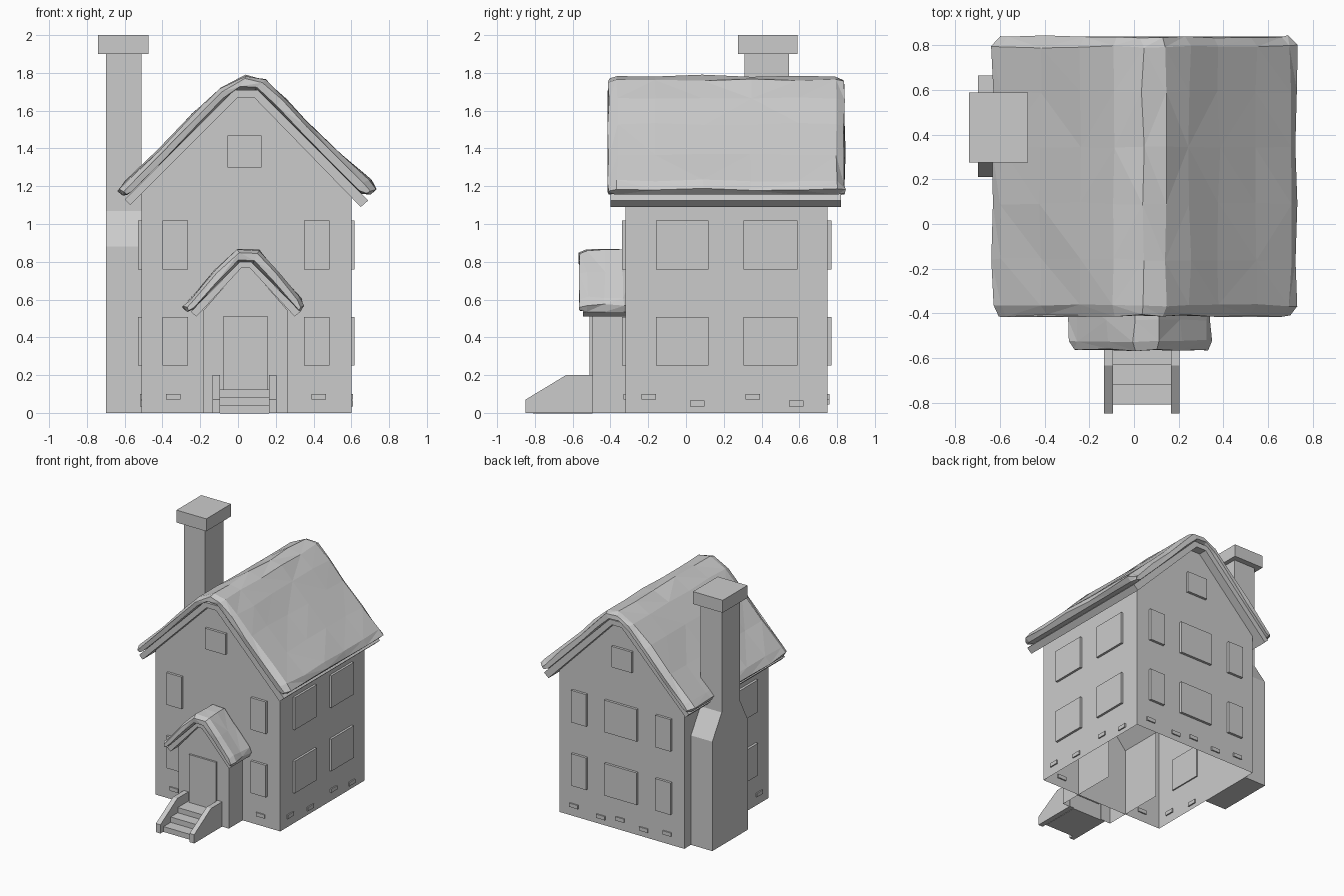
import bpy, bmesh, random
from mathutils import Vector

random.seed(4)
if "Cube" in bpy.data.objects:
    bpy.data.objects.remove(bpy.data.objects["Cube"], do_unlink=True)

grey = bpy.data.materials.new("plain_grey")
grey.use_nodes = True
COLOUR = (0.6, 0.6, 0.6, 1)
grey.diffuse_color = COLOUR
grey.node_tree.nodes["Principled BSDF"].inputs["Base Color"].default_value = COLOUR


def finish(name, bm):
    bmesh.ops.recalc_face_normals(bm, faces=bm.faces)
    mesh = bpy.data.meshes.new(name)
    bm.to_mesh(mesh)
    bm.free()
    mesh.materials.append(grey)
    obj = bpy.data.objects.new(name, mesh)
    bpy.context.collection.objects.link(obj)
    return obj


def loft(bm, rings, caps=(True, True)):
    """Skin a list of equal closed rings."""
    rows = [[bm.verts.new(p) for p in ring] for ring in rings]
    n = len(rows[0])
    for a, b in zip(rows, rows[1:]):
        for i in range(n):
            j = (i + 1) % n
            bm.faces.new((a[i], a[j], b[j], b[i]))
    if caps[0]:
        bm.faces.new(rows[0])
    if caps[1]:
        bm.faces.new(rows[-1])


def along_y(name, profile, y0, y1, caps=(True, True), open_bottom=False):
    """Extrude an x-z profile along y."""
    bm = bmesh.new()
    loft(bm, [[(x, y, z) for x, z in profile] for y in (y0, y1)], caps)
    if open_bottom:
        low = [f for f in bm.faces if all(v.co.z < 0.001 for v in f.verts)]
        bmesh.ops.delete(bm, geom=low, context='FACES')
    return finish(name, bm)


def box(name, x0, x1, y0, y1, z0, z1):
    return along_y(name, [(x0, z0), (x1, z0), (x1, z1), (x0, z1)], y0, y1)


def thatch(name, outer, inner, y0, y1, rows, rim, jitter):
    """Soft, lumpy, faceted roof cover between an outer and an inner line."""
    ring = [Vector((x, 0, z)) for x, z in outer + inner[::-1]]
    mid = [(a + b) / 2 for a, b in zip(ring, ring[::-1])]
    ys = [y0, y0 + rim] + [y0 + (y1 - y0) * k / rows for k in range(1, rows)] + [y1 - rim, y1]
    rings = []
    for k, y in enumerate(ys):
        end = k in (0, len(ys) - 1)
        row = []
        for i, (p, m) in enumerate(zip(ring, mid)):
            q = p.lerp(m, 0.5) if end else p.copy()
            if end:
                q.x = 0.045 + (q.x - 0.045) * 0.96
            q.y = y
            if i < len(outer):
                q += Vector([random.uniform(-jitter, jitter) for _ in range(3)])
            row.append(q)
        rings.append(row)
    bm = bmesh.new()
    loft(bm, rings)
    bmesh.ops.triangulate(bm, faces=bm.faces)
    return finish(name, bm)


# House shell, open underneath
along_y("house_walls", [(-0.51, 0), (0.6, 0), (0.6, 1.15), (0.085, 1.68), (0.0, 1.68), (-0.51, 1.165)],
        -0.32, 0.75, open_bottom=True)

# Main roof boards and cover
board_out = [(-0.60, 1.13), (-0.02, 1.71), (0.105, 1.71), (0.69, 1.125)]
board_in = [(-0.57, 1.10), (0.0, 1.67), (0.085, 1.67), (0.65, 1.09)]
along_y("roof_boards", board_out + board_in[::-1], -0.4, 0.82)
thatch("roof_cover",
       [(-0.635, 1.18), (-0.60, 1.22), (-0.42, 1.39), (-0.24, 1.58), (-0.09, 1.72), (0.04, 1.785),
        (0.14, 1.765), (0.25, 1.67), (0.38, 1.53), (0.55, 1.37), (0.70, 1.23), (0.73, 1.185)],
       [(-0.61, 1.15), (-0.585, 1.155), (-0.40, 1.33), (-0.22, 1.51), (-0.08, 1.65), (0.0, 1.71),
        (0.09, 1.71), (0.20, 1.61), (0.34, 1.47), (0.50, 1.31), (0.655, 1.16), (0.70, 1.155)],
       -0.41, 0.84, 5, 0.045, 0.007)

# Porch shell, running back inside the house
along_y("porch_walls", [(-0.185, 0), (0.265, 0), (0.265, 0.54), (0.06, 0.775), (0.02, 0.775), (-0.185, 0.54)],
        -0.495, 0.03, caps=(True, False), open_bottom=True)
along_y("porch_boards",
        [(-0.25, 0.535), (0.01, 0.80), (0.07, 0.80), (0.33, 0.535),
         (0.30, 0.51), (0.06, 0.77), (0.02, 0.77), (-0.22, 0.51)], -0.545, -0.31)
thatch("porch_cover",
       [(-0.29, 0.56), (-0.26, 0.595), (-0.12, 0.76), (0.0, 0.865), (0.11, 0.86), (0.21, 0.75),
        (0.33, 0.61), (0.345, 0.57)],
       [(-0.27, 0.535), (-0.24, 0.545), (-0.12, 0.67), (0.0, 0.79), (0.08, 0.79), (0.19, 0.68),
        (0.31, 0.55), (0.33, 0.535)],
       -0.565, -0.29, 2, 0.04, 0.006)
box("door", -0.08, 0.16, -0.51, -0.49, 0.125, 0.51)

# Entrance steps with sloped side walls
for k, (front, top) in enumerate([(-0.81, 0.04), (-0.72, 0.083), (-0.63, 0.125)]):
    box(f"step_{k + 1}", -0.095, 0.165, front, -0.495, top - 0.043, top)
for side, x0 in (("right", -0.135), ("left", 0.165)):
    bm = bmesh.new()
    rail = [(-0.85, 0), (-0.85, 0.07), (-0.635, 0.2), (-0.49, 0.2), (-0.49, 0)]
    loft(bm, [[(x, y, z) for y, z in rail] for x in (x0, x0 + 0.04)])
    finish(f"step_wall_{side}", bm)

# Chimney with a tapered shoulder and cap
bm = bmesh.new()
loft(bm, [[(-0.70, a, z), (-0.51, a, z), (-0.51, b, z), (-0.70, b, z)]
          for a, b, z in [(0.21, 0.665, 0), (0.21, 0.665, 0.88), (0.31, 0.545, 1.07), (0.31, 0.545, 1.92)]])
finish("chimney", bm)
box("chimney_cap", -0.74, -0.475, 0.275, 0.59, 1.9, 2.0)

# Windows on two floors, plus the attic
wide_right, wide_left = (-0.16, 0.12), (0.305, 0.59)
narrow = [(-0.40, -0.265), (0.35, 0.485)]
for floor, z0 in (("lower", 0.25), ("upper", 0.76)):
    z1 = z0 + 0.258
    for x0, x1 in narrow:
        box(f"front_window_{floor}", x0, x1, -0.34, -0.31, z0, z1)
    for x0, x1 in narrow + [(-0.10, 0.19)]:
        box(f"back_window_{floor}", x0, x1, 0.74, 0.77, z0, z1)
    for y0, y1 in (wide_right, wide_left):
        box(f"left_window_{floor}", 0.59, 0.618, y0, y1, z0, z1)
    box(f"right_window_{floor}", -0.53, -0.50, *wide_right, z0, z1)
for end, y in (("front", -0.34), ("back", 0.74)):
    box(f"{end}_attic_window", -0.055, 0.125, y, y + 0.03, 1.3, 1.468)

# Small raised bricks near the ground
W, H = 0.038, 0.015
for x in (-0.343, 0.428):
    box("front_brick", x - W, x + W, -0.33, -0.31, 0.07, 0.1)
for k, x in enumerate((0.47, 0.23, 0.06, -0.15, -0.36)):
    z = 0.085 if k % 2 == 0 else 0.06
    box("back_brick", x - W, x + W, 0.74, 0.76, z - H, z + H)
for k, y in enumerate((-0.198, 0.06, 0.353, 0.583)):
    z = 0.085 if k % 2 == 0 else 0.05
    box("left_brick", 0.59, 0.61, y - W, y + W, z - H, z + H)
    if k < 2:
        box("right_brick", -0.52, -0.50, y - W, y + W, z - H, z + H)
